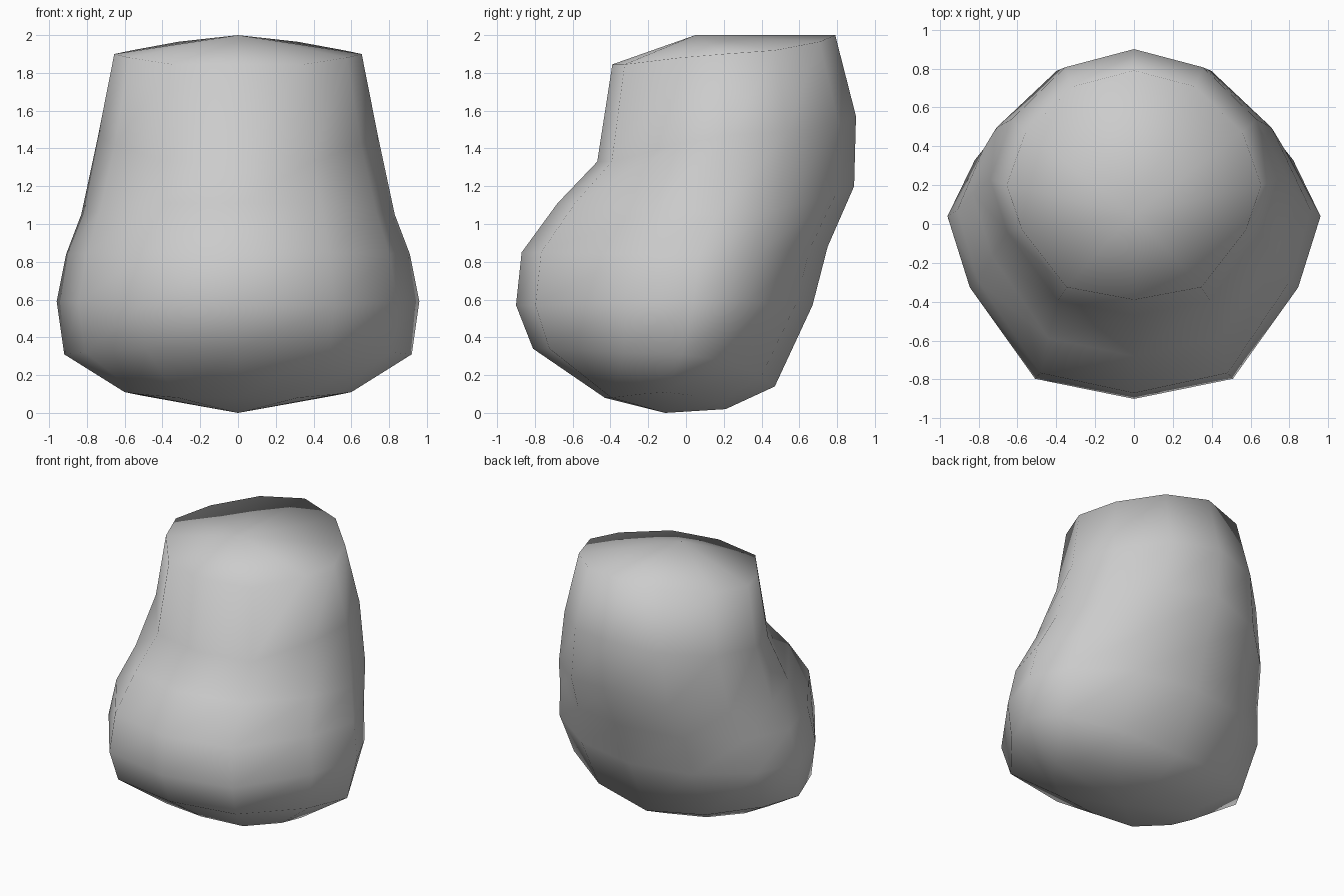
import bpy, bmesh

if "Cube" in bpy.data.objects:
    bpy.data.objects.remove(bpy.data.objects["Cube"])

# Each ring: front (y, z), side (half width, y, z), back (y, z)
rings = [
    ((-0.43, 0.08), (0.60, -0.11, 0.11), (0.21, 0.02)),
    ((-0.81, 0.34), (0.92, -0.02, 0.31), (0.47, 0.14)),
    ((-0.90, 0.57), (0.96, 0.04, 0.59), (0.67, 0.57)),
    ((-0.87, 0.85), (0.91, 0.07, 0.84), (0.75, 0.88)),
    ((-0.68, 1.11), (0.83, 0.16, 1.05), (0.89, 1.20)),
    ((-0.47, 1.33), (0.74, 0.23, 1.47), (0.90, 1.57)),
    ((-0.39, 1.845), (0.655, 0.20, 1.90), (0.79, 2.00)),
]

# Half outline from front to back: (is front, share of width, reach in y, reach in z)
outline = [
    (True, 0.0, 1.0, 1.0),
    (True, 0.53, 0.89, 1.0),
    (True, 0.88, 0.39, 0.35),
    (True, 1.0, 0.0, 0.0),
    (False, 0.853, 0.46, 0.2),
    (False, 0.48, 0.86, 0.65),
    (False, 0.0, 1.0, 1.0),
]

bm = bmesh.new()


def make_ring(front, side, back):
    """Closed 12-sided ring, mirrored left to right."""
    w, sy, sz = side
    half = []
    for is_front, fx, fy, fz in outline:
        ey, ez = front if is_front else back
        half.append((w * fx, sy + fy * (ey - sy), sz + fz * (ez - sz)))
    other = [(-x, y, z) for x, y, z in half[-2:0:-1]]
    return [bm.verts.new(p) for p in half + other]


# Side walls
loops = [make_ring(*r) for r in rings]
count = len(loops[0])
for low, high in zip(loops, loops[1:]):
    for i in range(count):
        j = (i + 1) % count
        bm.faces.new((low[i], low[j], high[j], high[i]))

# Rounded bottom and top caps
for loop, centre in ((loops[0], (0, -0.11, 0.0)), (loops[-1], (0, 0.05, 2.0))):
    tip = bm.verts.new(centre)
    for i in range(count):
        bm.faces.new((loop[i], loop[(i + 1) % count], tip))

bmesh.ops.recalc_face_normals(bm, faces=bm.faces)
for f in bm.faces:
    f.smooth = True

mesh = bpy.data.meshes.new("rounded_body")
bm.to_mesh(mesh)
bm.free()
body = bpy.data.objects.new("rounded_body", mesh)
bpy.context.collection.objects.link(body)
